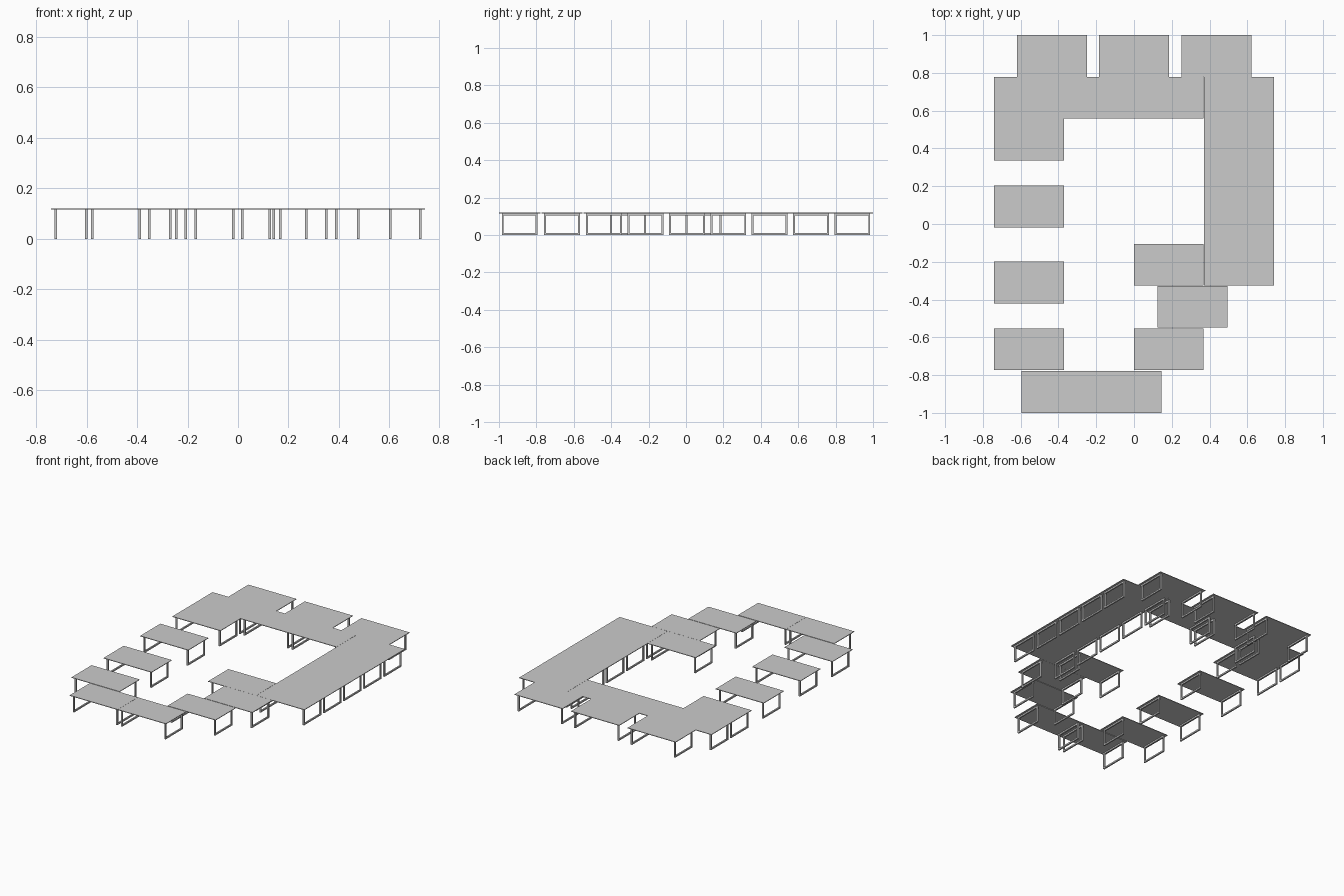
import bpy, bmesh
from mathutils import Matrix

if "Cube" in bpy.data.objects:
    bpy.data.objects.remove(bpy.data.objects["Cube"])

W, D, H = 0.37, 0.2211, 0.119      # table width, depth, height
TOP = 0.004                        # tabletop thickness
BAR = 0.01                         # square tube of the leg frames
LEG_X, INSET_Y = 0.1665, 0.015     # leg frame position


def box(bm, c, s):
    m = Matrix.Translation(c) @ Matrix.Diagonal((s[0], s[1], s[2], 1))
    bmesh.ops.create_cube(bm, size=1, matrix=m)


def make_mesh(name, boxes):
    bm = bmesh.new()
    for c, s in boxes:
        box(bm, c, s)
    me = bpy.data.meshes.new(name)
    bm.to_mesh(me)
    bm.free()
    return me


# Thin tabletop
top_mesh = make_mesh("tabletop", [((0, 0, H - TOP / 2), (W, D, TOP))])

# Rectangular loop frame at each end of the table
fh = H - TOP
fy = D / 2 - INSET_Y
parts = []
for sx in (-1, 1):
    for sy in (-1, 1):
        parts.append(((sx * LEG_X, sy * (fy - BAR / 2), fh / 2), (BAR, BAR, fh)))
    for z in (BAR / 2, fh - BAR / 2):
        parts.append(((sx * LEG_X, 0, z), (BAR, 2 * (fy - BAR), BAR)))
leg_mesh = make_mesh("leg_frames", parts)

# Table layout: row centre y -> table centre x positions
L, ML, MR, R = -0.556, -0.186, 0.184, 0.555
rows = [
    (0.889, (-0.435, 0.0, 0.436)),
    (0.668, (L, ML, MR, R)),
    (0.447, (L, R)),
    (0.226, (R,)),
    (0.093, (L,)),
    (0.005, (R,)),
    (-0.216, (MR, R)),
    (-0.31, (L,)),
    (-0.438, (0.309,)),
    (-0.663, (L, MR)),
    (-0.889, (-0.411, -0.04)),
]
for y, xs in rows:
    for x in xs:
        for me in (top_mesh, leg_mesh):
            ob = bpy.data.objects.new(me.name, me)
            ob.location = (x, y, 0)
            bpy.context.collection.objects.link(ob)
